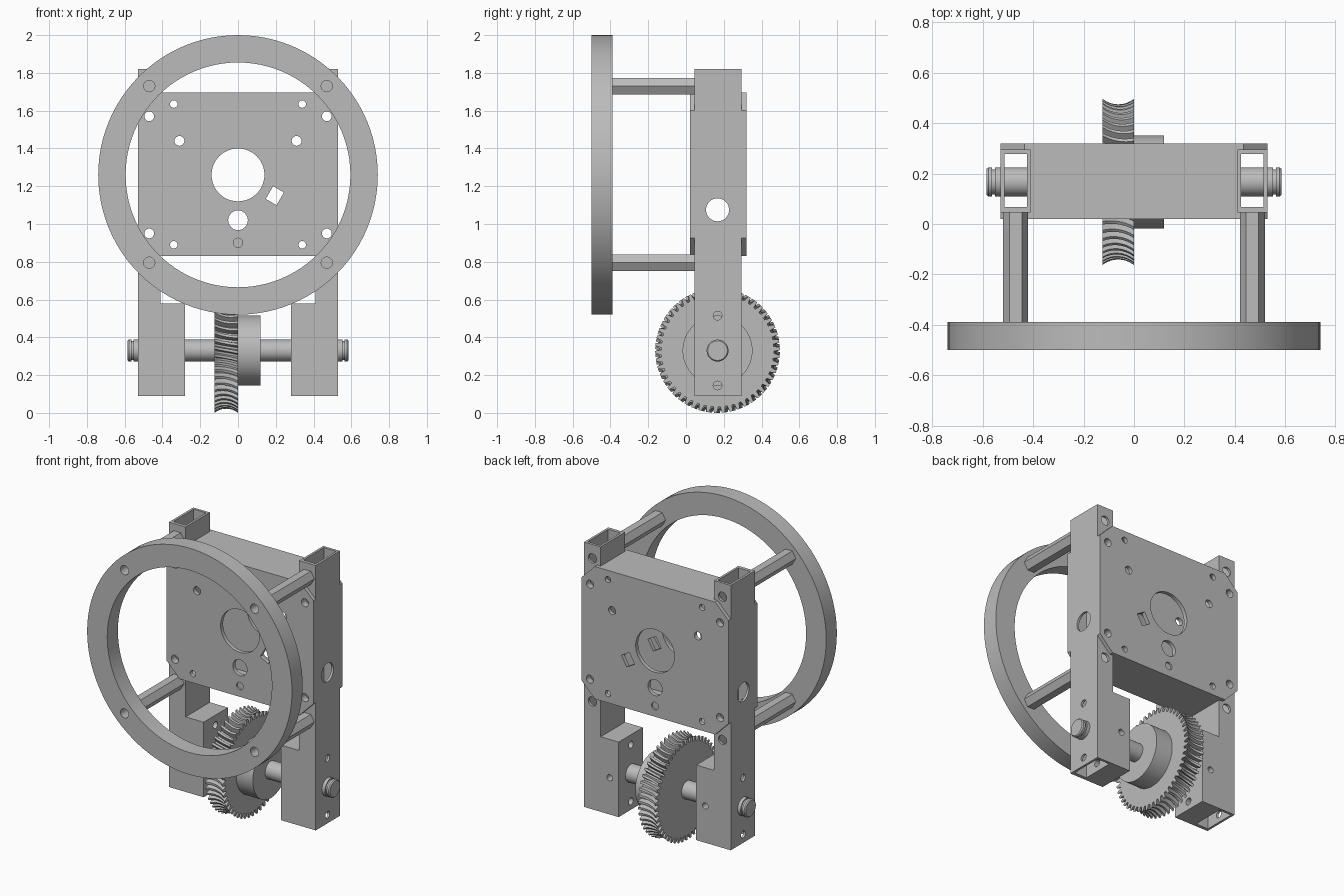
import bpy, bmesh
from math import sin, cos, pi, radians, sqrt

cube = bpy.data.objects.get("Cube")
if cube:
    bpy.data.objects.remove(cube, do_unlink=True)

grey = bpy.data.materials.new("machined grey")
grey.use_nodes = True
grey.diffuse_color = (0.5, 0.5, 0.5, 1)
grey.node_tree.nodes["Principled BSDF"].inputs["Base Color"].default_value = (0.5, 0.5, 0.5, 1)


def finish(name, bm):
    bmesh.ops.recalc_face_normals(bm, faces=bm.faces)
    mesh = bpy.data.meshes.new(name)
    bm.to_mesh(mesh)
    bm.free()
    mesh.materials.append(grey)
    ob = bpy.data.objects.new(name, mesh)
    bpy.context.collection.objects.link(ob)
    return ob


def circle(u, v, r, n=32):
    return [(u + r * cos(2 * pi * i / n), v + r * sin(2 * pi * i / n)) for i in range(n)]


def rect(u0, u1, v0, v1):
    return [(u0, v0), (u1, v0), (u1, v1), (u0, v1)]


def place(axis, u, v, w):
    return {"x": (w, u, v), "y": (u, w, v), "z": (u, v, w)}[axis]


def loft(name, axis, sections):
    """Joins outlines, each given as (position along axis, points), into a solid."""
    bm = bmesh.new()
    rings = [[bm.verts.new(place(axis, u, v, w)) for u, v in pts] for w, pts in sections]
    for a, b in zip(rings, rings[1:]):
        for i in range(len(a)):
            j = (i + 1) % len(a)
            bm.faces.new((a[i], a[j], b[j], b[i]))
    bm.faces.new(rings[0])
    bm.faces.new(rings[-1])
    return finish(name, bm)


def prism(name, axis, pts, lo, hi):
    return loft(name, axis, [(lo, pts), (hi, pts)])


def combine(ob, other, mode="DIFFERENCE"):
    mod = ob.modifiers.new("combine", "BOOLEAN")
    mod.operation = mode
    mod.solver = "EXACT"
    mod.object = other
    bpy.context.view_layer.objects.active = ob
    bpy.ops.object.modifier_apply(modifier=mod.name)
    bpy.data.objects.remove(other, do_unlink=True)


def cut(ob, axis, pts, lo, hi):
    combine(ob, prism("cutter", axis, pts, lo, hi))


parts = []
SHAFT_Y, SHAFT_Z = 0.167, 0.33
POST_X, RING_Z = 0.47, 1.26
SPACER_Z = (0.795, 1.73)

# Front ring with four screw holes
ring = prism("front_ring", "y", circle(0, RING_Z, 0.74, 96), -0.5, -0.39)
cut(ring, "y", circle(0, RING_Z, 0.595, 96), -0.6, -0.3)
for s in (-1, 1):
    for z in SPACER_Z:
        cut(ring, "y", circle(s * POST_X, z, 0.03, 20), -0.6, -0.42)
parts.append(ring)

# Gearbox plates with chamfered corners and matching holes
c, x1, z0, z1 = 0.095, 0.53, 0.83, 1.695
outline = [(-x1 + c, z0), (x1 - c, z0), (x1, z0 + c), (x1, z1 - c),
           (x1 - c, z1), (-x1 + c, z1), (-x1, z1 - c), (-x1, z0 + c)]
mounts = [(POST_X, 1.57, 0.026), (POST_X, 0.95, 0.026), (0.34, 1.635, 0.02),
          (0.34, 0.89, 0.02), (0.31, 1.44, 0.026)]
a = radians(-30)
slot = [(0.195 + u * cos(a) - v * sin(a), 1.15 + u * sin(a) + v * cos(a))
        for u, v in rect(-0.033, 0.033, -0.039, 0.039)]
for name, lo, hi in (("front_plate", 0.02, 0.046), ("back_plate", 0.294, 0.32)):
    plate = prism(name, "y", outline, lo, hi)
    cut(plate, "y", circle(0, RING_Z, 0.14, 48), -0.1, 0.5)
    cut(plate, "y", circle(0, 1.02, 0.052), -0.1, 0.5)
    cut(plate, "y", circle(0, 0.9, 0.025, 20), lo + 0.015 if lo > 0.1 else -0.1,
        0.5 if lo > 0.1 else hi - 0.015)
    cut(plate, "y", slot, -0.1, 0.5)
    for s in (-1, 1):
        for x, z, r in mounts:
            cut(plate, "y", circle(s * x, z, r, 20), -0.1, 0.5)
    parts.append(plate)

# Top and bottom walls of the gearbox
for name, lo, hi in (("gearbox_top", z1 - 0.02, z1), ("gearbox_bottom", z0, z0 + 0.02)):
    parts.append(prism(name, "z", rect(-0.41, 0.41, 0.046, 0.294), lo, hi))

for s, side in ((-1, "right"), (1, "left")):
    # Hollow upright post joined to the bearing block
    def span(p, q):
        return sorted((s * p, s * q))

    post = prism(side + "_post", "z", rect(*span(0.41, 0.53), 0.045, 0.295), 0.09, 1.82)
    block = prism("block", "z", rect(*span(0.28, 0.47), 0.045, 0.295), 0.09, 0.58)
    combine(post, block, "UNION")
    cut(post, "z", rect(*span(0.425, 0.515), 0.067, 0.278), 0, 2)
    cut(post, "x", circle(SHAFT_Y, 1.075, 0.061), *span(0.35, 0.6))
    for z in (0.145, 0.515):
        cut(post, "x", circle(SHAFT_Y, z, 0.023, 20), *span(0.2, 0.6))
    cut(post, "y", circle(s * 0.345, SHAFT_Z, 0.02, 20), 0.25, 0.4)
    for z in (0.95, 1.57):
        cut(post, "y", circle(s * POST_X, z, 0.026, 20), -0.1, 0.5)
    for z in SPACER_Z:
        cut(post, "y", circle(s * POST_X, z, 0.03, 20), 0.2, 0.5)
    parts.append(post)

    # Hexagonal spacers between ring and post
    for z, level in zip(SPACER_Z, ("lower", "upper")):
        parts.append(prism(f"{side}_{level}_spacer", "y",
                           circle(s * POST_X, z, 0.05, 6), -0.39, 0.046))

    # Grooved shaft end
    tip = [(w * s, circle(SHAFT_Y, SHAFT_Z, r)) for w, r in
           ((0.5, 0.058), (0.552, 0.058), (0.552, 0.05), (0.564, 0.05),
            (0.564, 0.058), (0.578, 0.058), (0.585, 0.052))]
    parts.append(loft(side + "_shaft_end", "x", tip))

# Shaft and gear hub
parts.append(prism("shaft", "x", circle(SHAFT_Y, SHAFT_Z, 0.058), -0.5, 0.5))
parts.append(prism("gear_hub", "x", circle(SHAFT_Y, SHAFT_Z, 0.185, 64), 0, 0.12))

# Worm wheel: slanted teeth with a hollow throat
TEETH, WIDTH, SLICES, THROAT = 50, 0.125, 8, 0.1
pitch = 2 * pi / TEETH
sections = []
for k in range(SLICES + 1):
    t = k / SLICES
    x = (t - 0.5) * WIDTH
    dip = sqrt(THROAT ** 2 - x ** 2) - sqrt(THROAT ** 2 - (WIDTH / 2) ** 2)
    pts = []
    for i in range(TEETH):
        for f, r in ((0, 0.298), (0.3, 0.298), (0.45, 0.33), (0.8, 0.33)):
            ang = (i + f + 0.6 * t) * pitch
            pts.append((SHAFT_Y + (r - dip) * cos(ang), SHAFT_Z + (r - dip) * sin(ang)))
    sections.append((-WIDTH + t * WIDTH, pts))
parts.append(loft("worm_wheel", "x", sections))

# Smooth the round surfaces and keep edges sharp
bpy.ops.object.select_all(action="DESELECT")
for ob in parts:
    ob.select_set(True)
bpy.context.view_layer.objects.active = parts[0]
bpy.ops.object.shade_smooth_by_angle(angle=radians(30))
